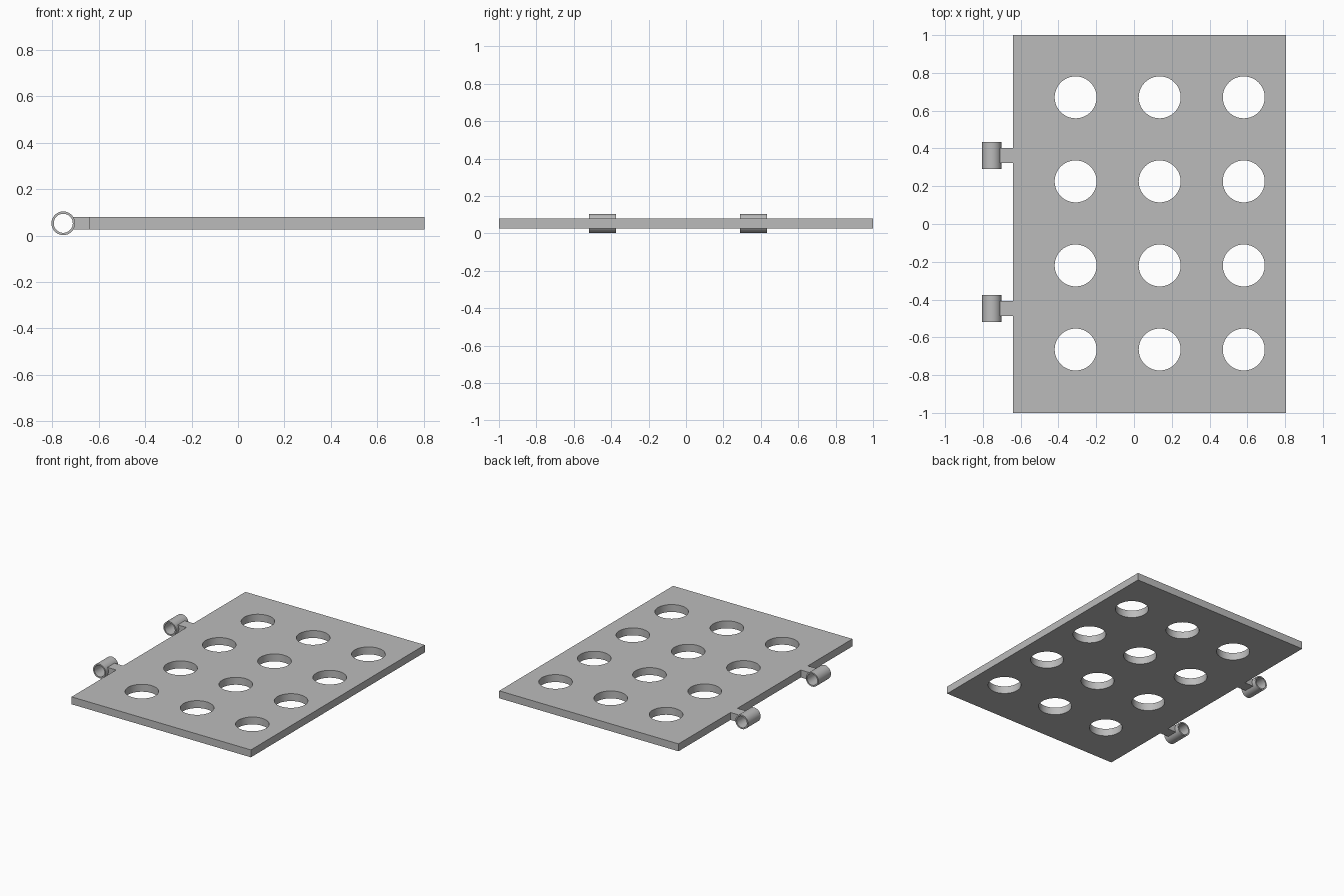
import bpy
import math

cube = bpy.data.objects.get("Cube")
if cube:
    bpy.data.objects.remove(cube, do_unlink=True)

GREY = (0.5, 0.5, 0.5, 1.0)
metal = bpy.data.materials.new("plain_grey")
metal.use_nodes = True
metal.diffuse_color = GREY
metal.node_tree.nodes["Principled BSDF"].inputs["Base Color"].default_value = GREY

MID_Z = 0.053
THICK = 0.054
LEFT, RIGHT = -0.64, 0.804
TUBE_X, TUBE_R, BORE_R = -0.753, 0.051, 0.041


def finish(obj, name):
    obj.name = name
    obj.data.materials.clear()
    obj.data.materials.append(metal)
    return obj


def box(name, x0, x1, y0, y1):
    bpy.ops.mesh.primitive_cube_add(size=1, location=((x0 + x1) / 2, (y0 + y1) / 2, MID_Z))
    obj = bpy.context.object
    obj.scale = (x1 - x0, y1 - y0, THICK)
    bpy.ops.object.transform_apply(location=False, rotation=False, scale=True)
    return finish(obj, name)


def cylinder(name, radius, depth, location, along_y=False):
    bpy.ops.mesh.primitive_cylinder_add(
        vertices=64, radius=radius, depth=depth, location=location,
        rotation=(math.pi / 2 if along_y else 0, 0, 0))
    return finish(bpy.context.object, name)


def cut(target, cutters):
    # Subtract every cutter, then discard it
    bpy.context.view_layer.objects.active = target
    for cutter in cutters:
        mod = target.modifiers.new("cut", "BOOLEAN")
        mod.operation = "DIFFERENCE"
        mod.solver = "EXACT"
        mod.object = cutter
        bpy.ops.object.modifier_apply(modifier=mod.name)
        bpy.data.objects.remove(cutter, do_unlink=True)


def smooth(obj):
    bpy.ops.object.select_all(action="DESELECT")
    obj.select_set(True)
    bpy.context.view_layer.objects.active = obj
    bpy.ops.object.shade_smooth_by_angle(angle=math.radians(30))


# Flat panel with a three by four grid of round holes
panel = box("panel", LEFT, RIGHT, -1, 1)
PITCH = 0.445
holes = [cylinder("hole_cutter", 0.111, 0.3, (0.136 + PITCH * i, 0.003 + PITCH * j, MID_Z))
         for i in (-1, 0, 1) for j in (-1.5, -0.5, 0.5, 1.5)]
cut(panel, holes)
smooth(panel)

# Two hinge knuckles, each an open tube on a short arm
for side, y in (("back", 0.362), ("front", -0.447)):
    tube = cylinder(side + "_hinge_tube", TUBE_R, 0.144, (TUBE_X, y, MID_Z), True)
    arm = box(side + "_hinge_arm", TUBE_X + 0.043, LEFT, y - 0.04, y + 0.04)
    cut(tube, [cylinder("bore_cutter", BORE_R, 0.3, (TUBE_X, y, MID_Z), True)])
    smooth(tube)
